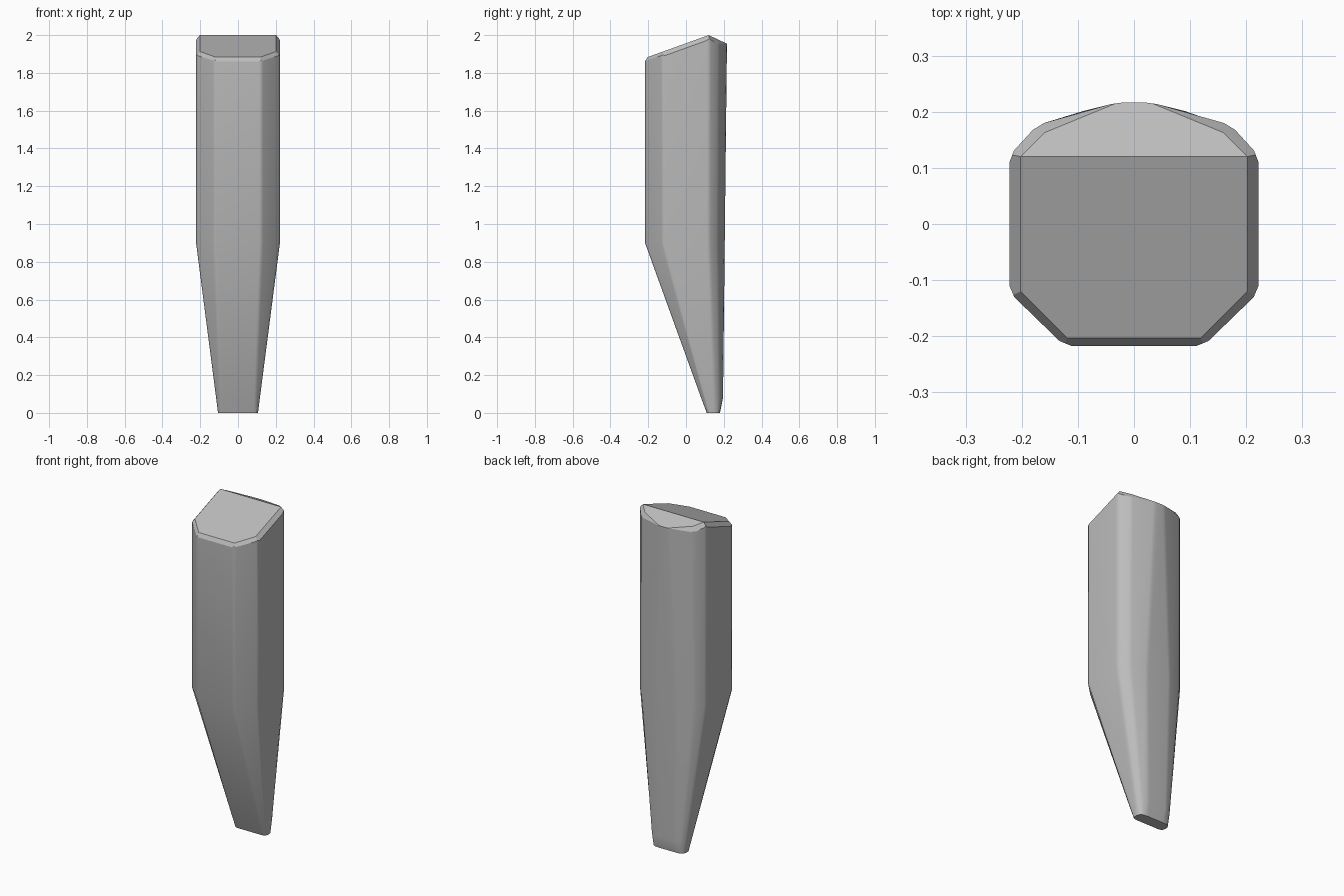
import bpy, bmesh, math
from mathutils import Vector

cube = bpy.data.objects.get("Cube")
if cube:
    bpy.data.objects.remove(cube, do_unlink=True)


def section(half, z):
    """Mirror a half outline (front to back) and clip each corner slightly."""
    pts = [Vector((x, y, z)) for x, y in half]
    pts += [Vector((-x, y, z)) for x, y in reversed(half)]
    out = []
    for i, p in enumerate(pts):
        for q in (pts[i - 1], pts[(i + 1) % len(pts)]):
            d = q - p
            out.append(p + d.normalized() * min(0.012, d.length * 0.25))
    return out


# Half outlines from the foot up to above the roof
foot = [(.092, .11), (.106, .125), (.106, .155), (.092, .176), (.06, .18)]
ankle = [(.096, .08), (.116, .103), (.116, .155), (.1, .182), (.065, .196)]
waist = [(.124, -.217), (.222, -.122), (.222, .122), (.174, .172), (.08, .205)]
crown = [(.124, -.217), (.222, -.122), (.222, .122), (.172, .177), (.025, .218)]
levels = [(foot, 0), (ankle, .08), (waist, .9), (crown, 2.05)]

bm = bmesh.new()
rings = [[bm.verts.new(p) for p in section(half, z)] for half, z in levels]
n = len(rings[0])
for low, high in zip(rings, rings[1:]):
    for i in range(n):
        j = (i + 1) % n
        bm.faces.new((low[i], low[j], high[j], high[i]))
bm.faces.new(rings[0][::-1])
bm.faces.new(rings[-1])


def slice_off(point, normal):
    """Remove everything beyond a plane and close the cut."""
    geom = bm.verts[:] + bm.edges[:] + bm.faces[:]
    bmesh.ops.bisect_plane(bm, geom=geom, dist=1e-5, plane_co=point,
                           plane_no=normal.normalized(), clear_outer=True)
    rim = [e for e in bm.edges if e.is_boundary]
    if rim:
        bmesh.ops.holes_fill(bm, edges=rim, sides=0)


# Two roof slopes meeting at a ridge
ridge = Vector((0, .12, 2))
front_slope = Vector((0, -.36, 1))
back_slope = Vector((0, .47, 1))
slice_off(ridge, front_slope)
slice_off(ridge, back_slope)

# Narrow chamfers around the roof rim
slice_off(Vector((0, -.203, 1.884)), Vector((0, -1, 0)) + front_slope * .8)
for s in (-1, 1):
    corner = Vector((s * .202, .12, 2))
    slice_off(corner, Vector((s, 0, 0)) + front_slope * .8)
    slice_off(Vector((s * .202, -.12, 1.914)), Vector((s * .7, -.7, 0)) + front_slope * .8)
    slice_off(corner, Vector((s * .7, .7, 0)) + back_slope * .8)
    slice_off(Vector((s * .025, .218, 1.954)), Vector((s * .38, .925, 0)) + back_slope * .8)

bmesh.ops.recalc_face_normals(bm, faces=bm.faces)
mesh = bpy.data.meshes.new("tapered_post")
bm.to_mesh(mesh)
bm.free()

post = bpy.data.objects.new("tapered_post", mesh)
bpy.context.collection.objects.link(post)

# Plain grey surface
grey = bpy.data.materials.new("plain_grey")
grey.use_nodes = True
colour = (.5, .5, .5, 1)
grey.diffuse_color = colour
grey.node_tree.nodes["Principled BSDF"].inputs["Base Color"].default_value = colour
mesh.materials.append(grey)

# Soft corners with flat main faces
bpy.ops.object.select_all(action="DESELECT")
post.select_set(True)
bpy.context.view_layer.objects.active = post
bpy.ops.object.shade_smooth_by_angle(angle=math.radians(25))
weighted = post.modifiers.new("flat_faces", "WEIGHTED_NORMAL")
weighted.keep_sharp = True
